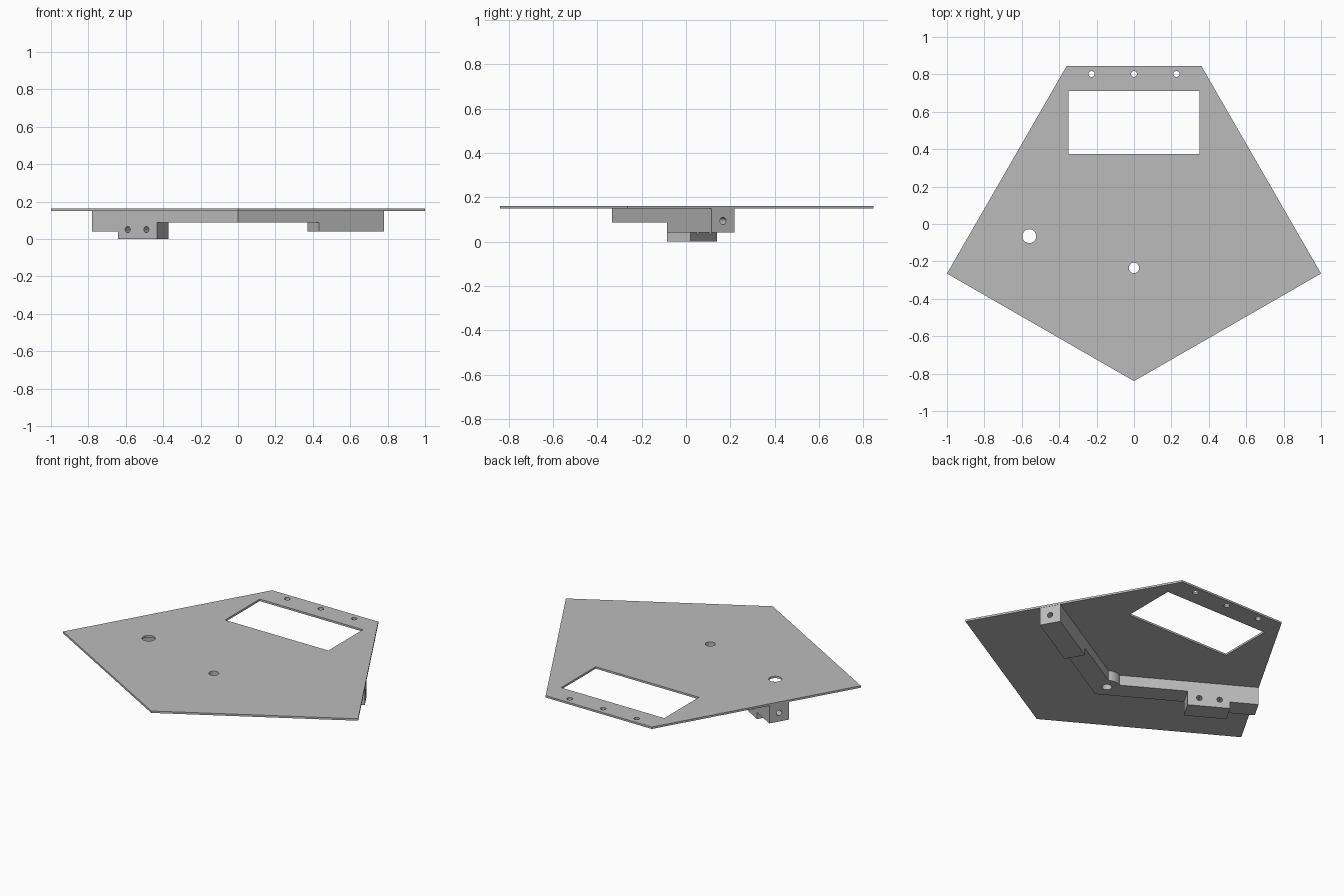
import bpy, bmesh, math
from mathutils import Matrix, Vector

cube = bpy.data.objects.get("Cube")
if cube:
    bpy.data.objects.remove(cube, do_unlink=True)

grey = bpy.data.materials.new("plain grey")
grey.use_nodes = True
grey.diffuse_color = (0.5, 0.5, 0.5, 1)
grey.node_tree.nodes["Principled BSDF"].inputs["Base Color"].default_value = (0.5, 0.5, 0.5, 1)

PLATE_LOW, PLATE_TOP = 0.15, 0.162
STRUT_LOW, BLOCK_LOW = 0.087, 0.041
ARM_LENGTH, ARM_WIDTH, ARM_ANGLE = 0.9, 0.121, math.radians(30)
CORNER = Vector((0, -0.335, 0))
PIVOT = (0, -0.235)


def make_object(name, bm):
    bmesh.ops.recalc_face_normals(bm, faces=bm.faces)
    mesh = bpy.data.meshes.new(name)
    bm.to_mesh(mesh)
    bm.free()
    mesh.materials.append(grey)
    obj = bpy.data.objects.new(name, mesh)
    bpy.context.collection.objects.link(obj)
    return obj


def loft(name, first, last):
    """Solid between two matching outlines."""
    bm = bmesh.new()
    a = [bm.verts.new(p) for p in first]
    b = [bm.verts.new(p) for p in last]
    bm.faces.new(a)
    bm.faces.new(b)
    for i in range(len(a)):
        j = (i + 1) % len(a)
        bm.faces.new((a[i], a[j], b[j], b[i]))
    return make_object(name, bm)


def slab(name, outline, low, high):
    return loft(name, [(x, y, low) for x, y in outline], [(x, y, high) for x, y in outline])


def rod(name, centre, direction, radius, length):
    bm = bmesh.new()
    turn = Vector(direction).to_track_quat('Z', 'Y').to_matrix().to_4x4()
    bmesh.ops.create_cone(bm, cap_ends=True, segments=32, radius1=radius, radius2=radius,
                          depth=length, matrix=Matrix.Translation(centre) @ turn)
    return make_object(name, bm)


def cut(obj, cutters):
    """Cut every shape from obj, then discard the shapes."""
    for c in cutters:
        c.hide_render = True
        mod = obj.modifiers.new("cut", 'BOOLEAN')
        mod.operation, mod.solver, mod.object = 'DIFFERENCE', 'EXACT', c
    bpy.context.view_layer.update()
    graph = bpy.context.evaluated_depsgraph_get()
    result = bpy.data.meshes.new_from_object(obj.evaluated_get(graph))
    obj.modifiers.clear()
    obj.data = result
    for c in cutters:
        bpy.data.objects.remove(c, do_unlink=True)


def drill(x, y, radius):
    return rod("drill", (x, y, 0.1), (0, 0, 1), radius, 0.4)


# Five-sided plate with window and holes
plate = slab("plate", [(-0.36, 0.845), (0.36, 0.845), (1, -0.265), (0, -0.84), (-1, -0.265)],
             PLATE_LOW, PLATE_TOP)
window = slab("window", [(-0.35, 0.375), (0.35, 0.375), (0.35, 0.71), (-0.35, 0.71)], 0, 0.4)
cut(plate, [window, drill(*PIVOT, 0.028), drill(-0.56, -0.065, 0.037)]
    + [drill(x, 0.802, 0.016) for x in (-0.227, 0, 0.227)])

# Two stepped arms that meet in a mitre under the plate
for side, name, foot in ((1, "left_arm", False), (-1, "right_arm", True)):
    along = Vector((side * math.cos(ARM_ANGLE), math.sin(ARM_ANGLE), 0))
    inward = Vector((-side * math.sin(ARM_ANGLE), math.cos(ARM_ANGLE), 0))
    mitre = ARM_WIDTH * math.tan(ARM_ANGLE)

    def at(s, w, z):
        return CORNER + along * s + inward * w + Vector((0, 0, z))

    profile = [(ARM_LENGTH, PLATE_LOW), (0, PLATE_LOW), (0, STRUT_LOW), (0.5, STRUT_LOW)]
    if foot:
        profile += [(0.5, 0), (0.74, 0), (0.74, BLOCK_LOW)]
    else:
        profile += [(0.5, BLOCK_LOW)]
    profile += [(ARM_LENGTH, BLOCK_LOW)]
    arm = loft(name, [at(s, 0, z) for s, z in profile],
               [at(s or mitre, ARM_WIDTH, z) for s, z in profile])

    # End hole, pivot hole and, on the footed arm, two cross holes
    holes = [rod("drill", at(ARM_LENGTH, ARM_WIDTH / 2, 0.094), along, 0.016, 0.4),
             drill(*PIVOT, 0.028)]
    if foot:
        holes += [rod("drill", at(s, ARM_WIDTH / 2, 0.05), inward, 0.016, 0.3)
                  for s in (0.566, 0.681)]
    cut(arm, holes)

# Round boss around the pivot hole
boss = rod("pivot_boss", (*PIVOT, (STRUT_LOW + PLATE_LOW) / 2), (0, 0, 1), 0.075,
           PLATE_LOW - STRUT_LOW - 0.001)
cut(boss, [drill(*PIVOT, 0.028)])

# Smooth the round walls, keep edges sharp
for obj in bpy.context.view_layer.objects:
    obj.select_set(obj.type == 'MESH')
bpy.context.view_layer.objects.active = plate
bpy.ops.object.shade_smooth_by_angle(angle=math.radians(25))
